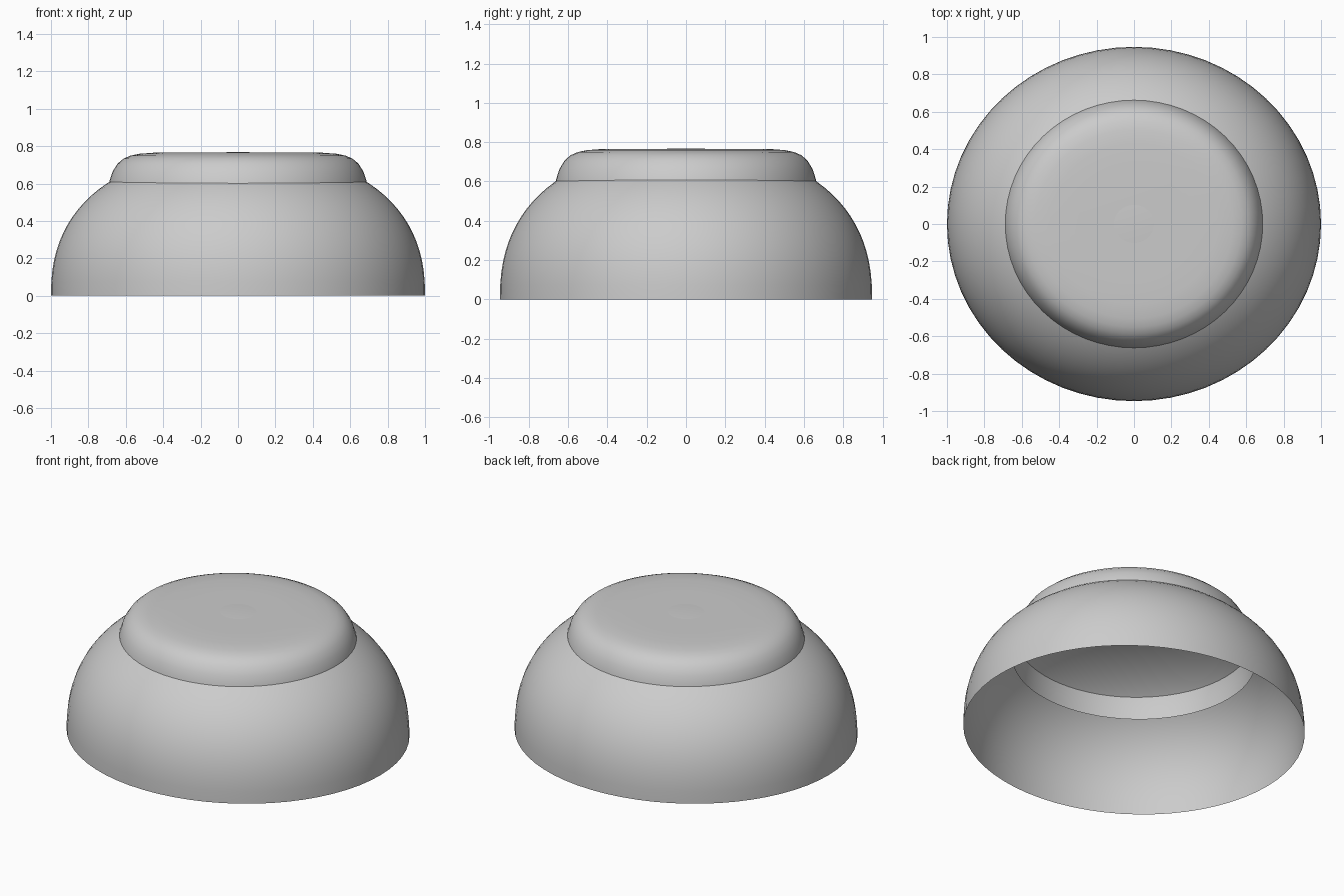
import bpy, bmesh, math

if "Cube" in bpy.data.objects:
    bpy.data.objects.remove(bpy.data.objects["Cube"])

SEGMENTS = 64

gray = bpy.data.materials.new("light_gray")
gray.diffuse_color = (0.6, 0.6, 0.6, 1.0)
gray.use_nodes = True
gray.node_tree.nodes["Principled BSDF"].inputs["Base Color"].default_value = gray.diffuse_color


def lathe(name, profile, depth):
    """Open shell turned round z; the last profile point is the apex."""
    bm = bmesh.new()
    rings = []
    for r, z in profile[:-1]:
        rings.append([bm.verts.new((r * math.cos(a), r * depth * math.sin(a), z))
                      for a in (2 * math.pi * i / SEGMENTS for i in range(SEGMENTS))])
    apex = bm.verts.new((0, 0, profile[-1][1]))
    for i in range(SEGMENTS):
        j = (i + 1) % SEGMENTS
        for low, high in zip(rings, rings[1:]):
            bm.faces.new((low[i], low[j], high[j], high[i]))
        bm.faces.new((rings[-1][i], rings[-1][j], apex))
    mesh = bpy.data.meshes.new(name)
    bm.to_mesh(mesh)
    bm.free()
    mesh.materials.append(gray)
    mesh.shade_smooth()
    obj = bpy.data.objects.new(name, mesh)
    bpy.context.collection.objects.link(obj)
    return obj


# Main dome: rounded, slightly flattened bowl, open underneath
POWER, HEIGHT, STEPS = 2.33, 0.768, 24
dome = []
for k in range(STEPS + 1):
    t = math.pi / 2 * k / STEPS
    dome.append((max(math.cos(t), 0) ** (2 / POWER),
                 HEIGHT * math.sin(t) ** (2 / POWER)))
lathe("dome_shell", dome, 0.947)

# Raised cap: flat top with rounded shoulder, its skirt ending inside the dome
cap = [(0.71, 0.47), (0.702, 0.54), (0.687, 0.615), (0.671, 0.663), (0.644, 0.706),
       (0.612, 0.733), (0.575, 0.749), (0.527, 0.759), (0.447, 0.765), (0.3, 0.766),
       (0, 0.766)]
lathe("top_cap", cap, 0.96)
